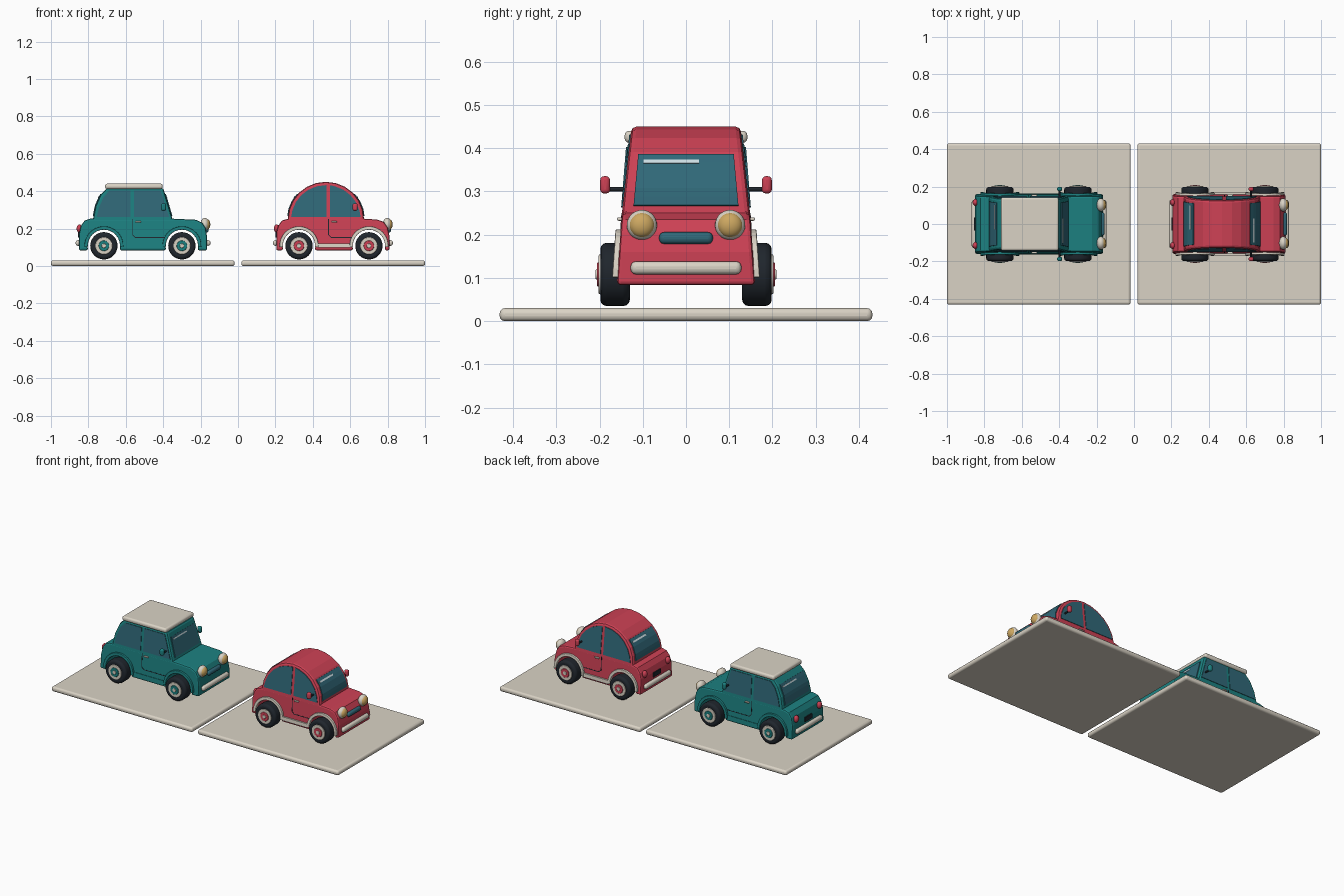
import bpy, bmesh, math
from mathutils import Matrix, Vector

if "Cube" in bpy.data.objects:
    bpy.data.objects.remove(bpy.data.objects["Cube"])


def material(name, rgb):
    m = bpy.data.materials.new(name)
    m.use_nodes = True
    m.diffuse_color = (*rgb, 1)
    m.node_tree.nodes["Principled BSDF"].inputs["Base Color"].default_value = (*rgb, 1)
    return m


TEAL = material("teal paint", (0.012, 0.22, 0.22))
RED = material("red paint", (0.61, 0.053, 0.09))
CREAM = material("cream trim", (0.70, 0.65, 0.56))
GLASS = material("blue glass", (0.03, 0.14, 0.19))
DARK = material("dark rubber", (0.014, 0.019, 0.026))
GOLD = material("gold lens", (0.61, 0.39, 0.12))
SHINE = material("pale glint", (0.62, 0.74, 0.78))


def finish(bm, name, mat, bevel=0, segments=2, smooth=False):
    """Turn a bmesh into a named object with one material and an optional bevel."""
    bmesh.ops.recalc_face_normals(bm, faces=bm.faces)
    mesh = bpy.data.meshes.new(name)
    bm.to_mesh(mesh)
    bm.free()
    mesh.materials.append(mat)
    ob = bpy.data.objects.new(name, mesh)
    bpy.context.collection.objects.link(ob)
    if bevel:
        mod = ob.modifiers.new("rounded edges", "BEVEL")
        mod.width, mod.segments = bevel, segments
        mod.limit_method, mod.angle_limit = "ANGLE", math.radians(40)
    if smooth:
        bpy.ops.object.select_all(action="DESELECT")
        ob.select_set(True)
        bpy.context.view_layer.objects.active = ob
        bpy.ops.object.shade_smooth_by_angle(angle=math.radians(40))
    return ob


def slab(name, outline, lo, hi, mat, bevel=0):
    """Extrude an x-z outline between two y limits that depend on height."""
    bm = bmesh.new()
    a = [bm.verts.new((x, lo(z), z)) for x, z in outline]
    b = [bm.verts.new((x, hi(z), z)) for x, z in outline]
    bm.faces.new(a)
    bm.faces.new(b[::-1])
    for i in range(len(a)):
        j = (i + 1) % len(a)
        bm.faces.new((a[i], a[j], b[j], b[i]))
    return finish(bm, name, mat, bevel)


def side_plate(name, outline, width, proud, mat, bevel=0):
    """The same plate on both flanks of a car."""
    for label, s in (("left", 1), ("right", -1)):
        slab(f"{label}_{name}", outline, lambda z: s * (width(z) - 0.004),
             lambda z: s * (width(z) + proud), mat, bevel)


def box(name, centre, size, mat, bevel=0.0, segments=3):
    bm = bmesh.new()
    bmesh.ops.create_cube(bm, size=1)
    bm.transform(Matrix.Translation(centre) @ Matrix.Diagonal((*size, 1)))
    return finish(bm, name, mat, bevel, segments, smooth=bevel > 0)


def ball(name, centre, radii, mat):
    bm = bmesh.new()
    bmesh.ops.create_uvsphere(bm, u_segments=24, v_segments=14, radius=1)
    bm.transform(Matrix.Translation(centre) @ Matrix.Diagonal((*radii, 1)))
    return finish(bm, name, mat, smooth=True)


def disc(name, centre, radius, depth, mat, bevel=0.0):
    """Cylinder with its axis along y."""
    bm = bmesh.new()
    bmesh.ops.create_cone(bm, cap_ends=True, segments=32, radius1=radius, radius2=radius, depth=depth)
    bm.transform(Matrix.Translation(centre) @ Matrix.Rotation(math.pi / 2, 4, "X"))
    return finish(bm, name, mat, bevel, 3, smooth=True)


def arc(cx, cz, rx, rz, start, end, n):
    angles = [math.radians(start + (end - start) * i / n) for i in range(n + 1)]
    return [(cx + rx * math.cos(t), cz + rz * math.sin(t)) for t in angles]


def edge_x(edge, z):
    """x of a rising cabin edge at height z."""
    for (x0, z0), (x1, z1) in zip(edge, edge[1:]):
        if z <= z1:
            return x0 + (x1 - x0) * (z - z0) / (z1 - z0)
    return edge[-1][0]


AXLE_Z = 0.108
SILL_Z = 0.083
BELT_Z = 0.25


def body_w(z):
    return 0.16 - (z - SILL_Z) * 0.07


def wheel(name, x, s, paint):
    disc(f"{name}_tyre", (x, s * 0.164, AXLE_Z), 0.073, 0.068, DARK, 0.014)
    disc(f"{name}_rim", (x, s * 0.196, AXLE_Z), 0.046, 0.012, CREAM, 0.003)
    disc(f"{name}_hub", (x, s * 0.200, AXLE_Z), 0.028, 0.012, paint, 0.003)
    disc(f"{name}_cap", (x, s * 0.204, AXLE_Z), 0.012, 0.010, CREAM, 0.003)


def end_glass(name, edge, s, taper, heights, proud, mat, lo, hi):
    """Curved pane that follows the front or rear edge of the cabin."""
    pts = [(edge_x(edge, z), z) for z in heights]
    outer = [(x + s * proud, z + proud * 0.6) for x, z in pts]
    inner = [(x - s * 0.004, z - 0.003) for x, z in pts[::-1]]
    slab(name, outer + inner, lambda z: lo * taper(z), lambda z: hi * taper(z), mat)


def car(tag, paint, tail, nose, axles, front, rear, centre, pillar, cabin_w, trim):
    rear_x, nose_x = tail[0][0], nose[-1][0]

    # lower body with open wheel arches
    outline = tail + nose
    for x in reversed(axles):
        outline = outline + arc(x, AXLE_Z, 0.088, 0.088, -16, 196, 14)
    slab(f"{tag}_body", outline, lambda z: -body_w(z), body_w, paint, 0.009)

    # cabin
    cabin = front + [p for p in rear[::-1] if p not in front]
    base = [(rear[0][0], BELT_Z - 0.02), (front[0][0], BELT_Z - 0.02)]
    slab(f"{tag}_cabin", cabin + base, lambda z: -cabin_w(z), cabin_w, paint, 0.012)

    # side windows, shrunk from the cabin outline
    for name, edge, s in (("front", front, 1), ("rear", rear, -1)):
        pts = [(centre + (x - centre) * 0.91, BELT_Z + (z - BELT_Z) * 0.91) for x, z in edge]
        top = pts[-1][1]
        pts = [(x, max(z, 0.263)) for x, z in pts if s * (x - pillar) > 0.012]
        pts += [(pillar + s * 0.009, top), (pillar + s * 0.009, 0.263)]
        side_plate(f"{tag}_{name}_window", pts, cabin_w, 0.003, GLASS)

    # windscreen and rear window, each with a glint
    steps = [0.266 + 0.118 * i / 6 for i in range(7)]
    for name, edge, s in (("windscreen", front, 1), ("rear_window", rear, -1)):
        end_glass(f"{tag}_{name}", edge, s, cabin_w, steps, 0.004, GLASS, -0.83, 0.83)
        lo, hi = sorted((-s * 0.73, s * 0.22))
        end_glass(f"{tag}_{name}_glint", edge, s, cabin_w, (0.362, 0.370), 0.006, SHINE, lo, hi)

    # wheels and arch trim
    for end, x in zip(("rear", "front"), axles):
        for label, s in (("left", 1), ("right", -1)):
            wheel(f"{tag}_{end}_{label}", x, s, paint)
        lip = arc(x, AXLE_Z, 0.104, 0.104, -4, 184, 16) + arc(x, AXLE_Z, 0.086, 0.086, 184, -4, 16)
        side_plate(f"{tag}_{end}_arch", lip, body_w, 0.012, trim, 0.003)
    a, b = axles[0] + 0.098, axles[1] - 0.098
    side_plate(f"{tag}_sill", [(a, 0.098), (b, 0.098), (b, 0.121), (a, 0.121)],
               body_w, 0.010 if trim is CREAM else 0.003, trim)

    # door seam and handle
    d, e = pillar, axles[1] - 0.085
    seam = [(d, 0.25), (d, 0.165), (d + 0.015, 0.15), (e, 0.15),
            (e, 0.154), (d + 0.017, 0.154), (d + 0.004, 0.167), (d + 0.004, 0.25)]
    side_plate(f"{tag}_door_seam", seam, body_w, 0.001, DARK)
    for label, s in (("left", 1), ("right", -1)):
        box(f"{tag}_{label}_door_handle", (d + 0.032, s * 0.153, 0.236), (0.03, 0.012, 0.008), CREAM, 0.003)

        # mirrors on short arms
        mx = front[0][0] - 0.048
        disc(f"{tag}_{label}_mirror_arm", (mx, s * 0.16, 0.305), 0.005, 0.05, DARK)
        box(f"{tag}_{label}_mirror", (mx, s * 0.187, 0.315), (0.026, 0.023, 0.04), paint, 0.009)

        # lamps
        ball(f"{tag}_{label}_headlamp_shell", (nose_x - 0.012, s * 0.102, 0.222), (0.024, 0.035, 0.035), CREAM)
        ball(f"{tag}_{label}_headlamp_lens", (nose_x - 0.003, s * 0.102, 0.222), (0.020, 0.029, 0.029), GOLD)
        ball(f"{tag}_{label}_tail_lamp", (rear_x + 0.002, s * 0.115, 0.20), (0.015, 0.018, 0.022), RED)

    # grille, rear plate and bumpers
    box(f"{tag}_grille", (nose_x - 0.004, 0, 0.192), (0.024, 0.124, 0.027), GLASS, 0.011)
    box(f"{tag}_rear_plate", (rear_x - 0.001, 0, 0.165), (0.008, 0.07, 0.028), DARK)
    for name, x in (("front", nose_x + 0.004), ("rear", rear_x - 0.004)):
        box(f"{tag}_{name}_bumper", (x, 0, 0.123), (0.028, 0.256, 0.03), CREAM, 0.012)


# display bases
for tag, x in (("left", 0.509), ("right", -0.509)):
    box(f"{tag}_base", (x, 0, 0.015), (0.982, 0.862, 0.03), CREAM, 0.012)

# square-roofed car
car("square_car", TEAL,
    [(-0.85, SILL_Z), (-0.85, 0.17), (-0.84, 0.215), (-0.82, 0.243), (-0.79, 0.253)],
    [(-0.35, 0.253), (-0.225, 0.247), (-0.19, 0.23), (-0.172, 0.2), (-0.165, 0.15), (-0.165, SILL_Z)],
    (-0.717, -0.30),
    [(-0.35, BELT_Z), (-0.40, 0.418)],
    [(-0.775, BELT_Z), (-0.762, 0.32), (-0.735, 0.38), (-0.70, 0.418)],
    -0.55, -0.565, lambda z: 0.148 - (z - BELT_Z) * 0.08, TEAL)
box("square_car_roof", (-0.557, 0, 0.426), (0.308, 0.284, 0.028), CREAM, 0.011)

# round-roofed car
car("round_car", RED,
    [(0.205, SILL_Z), (0.205, 0.18), (0.215, 0.215), (0.235, 0.243), (0.27, 0.253)],
    [(0.67, 0.253), (0.745, 0.248), (0.78, 0.235), (0.80, 0.205), (0.81, 0.16), (0.81, SILL_Z)],
    (0.326, 0.70),
    arc(0.47, BELT_Z, 0.204, 0.2, 0, 90, 6),
    arc(0.47, BELT_Z, 0.204, 0.2, 180, 90, 6),
    0.47, 0.482, lambda z: 0.148 - (z - BELT_Z) * 0.11, CREAM)
